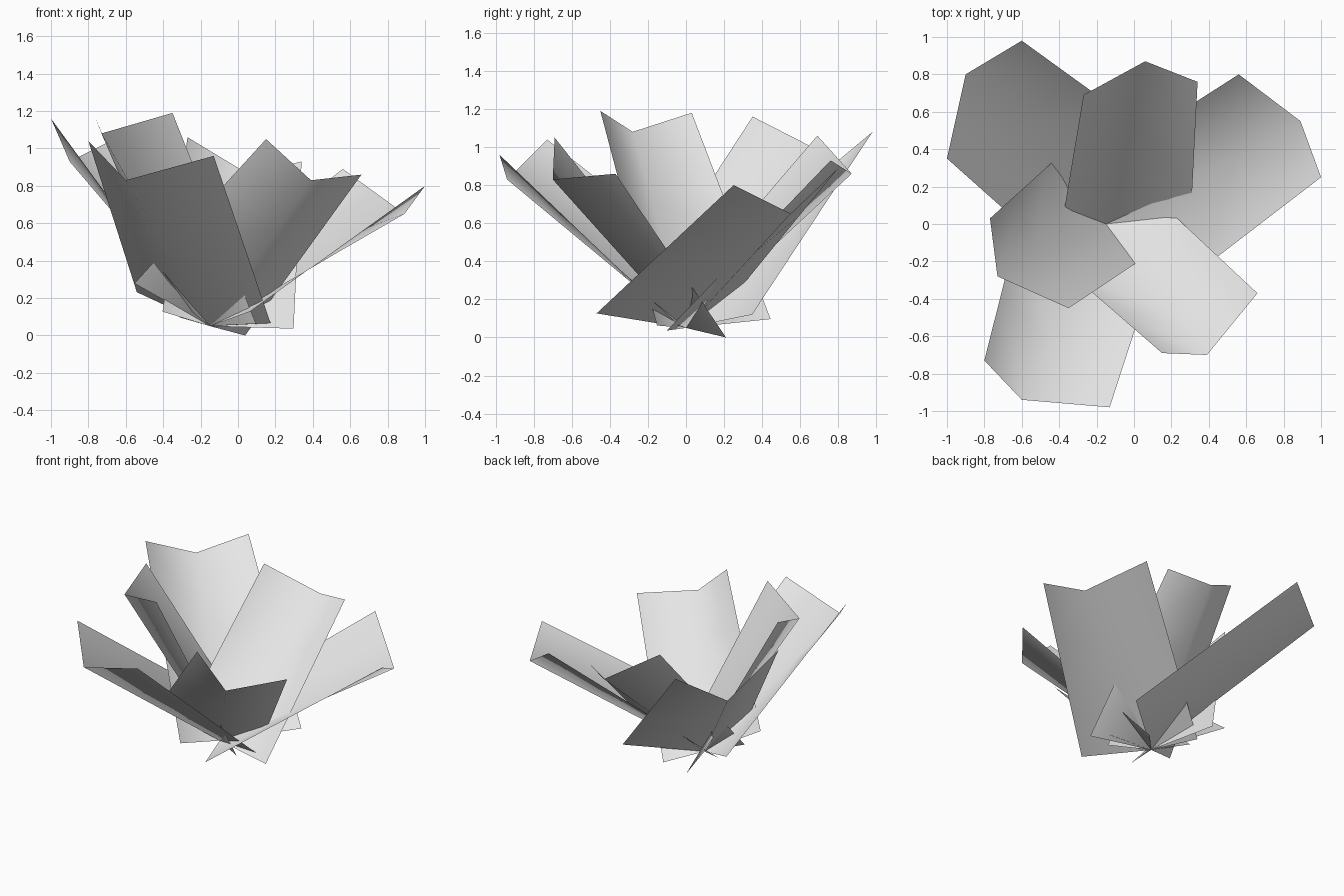
import bpy
import bmesh
from mathutils import Vector

cube = bpy.data.objects.get("Cube")
if cube:
    bpy.data.objects.remove(cube, do_unlink=True)

# Single pale grey leaf colour
grey = bpy.data.materials.new("pale_grey")
grey.use_nodes = True
colour = (0.8, 0.8, 0.8, 1)
grey.diffuse_color = colour
grey.node_tree.nodes["Principled BSDF"].inputs["Base Color"].default_value = colour

ROOT = Vector((-0.15, 0, 0.05))
ROWS = 3


def leaf(name, right, middle, left):
    """Creased leaf sheet running from the shared root to three tip points."""
    right, middle, left = Vector(right), Vector(middle), Vector(left)
    u, p, q = middle - ROOT, right - middle, left - middle
    # The foot is skewed: wide on one side of the crease, narrow on the other
    foot = (ROOT - 0.035 * u + 1.21 * p - 0.35 * q,
            ROOT,
            ROOT - 0.03 * u - 0.2 * p + 0.58 * q)
    tip = (right, middle, left)
    bm = bmesh.new()
    rows = [[bm.verts.new(a.lerp(b, r / ROWS)) for a, b in zip(foot, tip)]
            for r in range(ROWS + 1)]
    for low, high in zip(rows, rows[1:]):
        for i in range(2):
            face = bm.faces.new((low[i], high[i], high[i + 1], low[i + 1]))
            face.smooth = True
    # Turn the faces to the inside of the rosette
    bm.normal_update()
    if sum((f.normal.z for f in bm.faces)) < 0:
        bmesh.ops.reverse_faces(bm, faces=bm.faces[:])
    mesh = bpy.data.meshes.new(name)
    bm.to_mesh(mesh)
    bm.free()
    mesh.materials.append(grey)
    bpy.context.collection.objects.link(bpy.data.objects.new(name, mesh))


# Six leaves around the root: tip corner, crease tip, other tip corner
leaf("front_right_leaf", (-0.80, -0.73, 1.04), (-0.60, -0.94, 0.83), (-0.13, -0.98, 0.96))
leaf("front_left_leaf", (0.15, -0.69, 1.05), (0.39, -0.70, 0.83), (0.66, -0.37, 0.86))
leaf("back_left_leaf", (1.00, 0.25, 0.80), (0.89, 0.55, 0.65), (0.56, 0.80, 0.89))
leaf("back_leaf", (0.34, 0.76, 0.93), (0.06, 0.87, 0.86), (-0.27, 0.69, 1.06))
leaf("back_right_leaf", (-0.60, 0.98, 1.08), (-0.90, 0.80, 0.93), (-1.00, 0.35, 1.16))
leaf("right_leaf", (-0.77, 0.03, 1.18), (-0.73, -0.28, 1.08), (-0.35, -0.45, 1.19))
